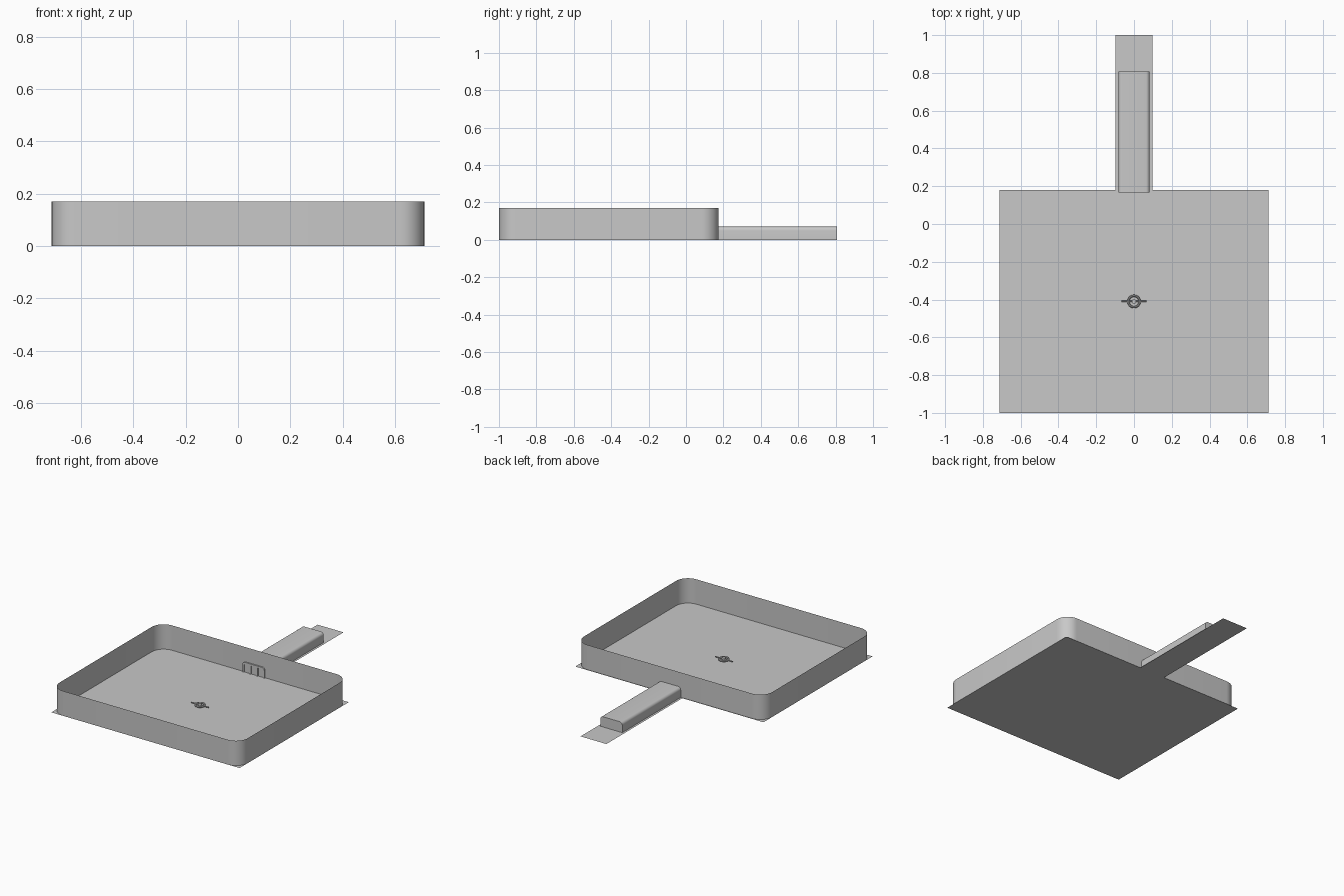
import bpy, bmesh, math
from mathutils import Matrix, Vector

if "Cube" in bpy.data.objects:
    bpy.data.objects.remove(bpy.data.objects["Cube"])

grey = bpy.data.materials.new("plain grey")
grey.diffuse_color = (0.58, 0.58, 0.58, 1)
grey.use_nodes = True
grey.node_tree.nodes["Principled BSDF"].inputs["Base Color"].default_value = grey.diffuse_color


def finish(name, bm, smooth=True):
    me = bpy.data.meshes.new(name)
    bm.to_mesh(me)
    bm.free()
    ob = bpy.data.objects.new(name, me)
    bpy.context.collection.objects.link(ob)
    me.materials.append(grey)
    if smooth:
        bpy.context.view_layer.objects.active = ob
        ob.select_set(True)
        bpy.ops.object.shade_smooth_by_angle(angle=math.radians(35))
        ob.select_set(False)
    return ob


def arc(cx, cy, r, start, n):
    """Quarter circle starting at the given angle."""
    return [(cx + r * math.cos(start + i * math.pi / 2 / n),
             cy + r * math.sin(start + i * math.pi / 2 / n)) for i in range(n + 1)]


def strip(bm, pts, offset, closed):
    """Sweep a line of points along an offset and return both edges."""
    a = [bm.verts.new(p) for p in pts]
    b = [bm.verts.new(Vector(p) + Vector(offset)) for p in pts]
    n = len(a)
    for i in range(n if closed else n - 1):
        j = (i + 1) % n
        bm.faces.new((a[i], a[j], b[j], b[i]))
    return a, b


def box(name, x0, x1, y0, y1, z0, z1):
    bm = bmesh.new()
    bmesh.ops.create_cube(bm, size=1)
    for v in bm.verts:
        v.co = Vector(((x0 + x1) / 2 + v.co.x * (x1 - x0),
                       (y0 + y1) / 2 + v.co.y * (y1 - y0),
                       (z0 + z1) / 2 + v.co.z * (z1 - z0)))
    return finish(name, bm, False)


# Flat base sheet: square floor with a tongue under the handle
bm = bmesh.new()
half = [(0.712, -1), (0.712, 0.18), (0.098, 0.18), (0.098, 1)]
outline = half + [(-x, y) for x, y in reversed(half)]
bm.faces.new([bm.verts.new((x, y, 0)) for x, y in outline])
finish("base_sheet", bm, False)

# Thin upright wall with rounded corners
X, Y0, Y1, R, H = 0.712, -1.0, 0.175, 0.09, 0.17
ring = []
for cx, cy, k in ((X - R, Y1 - R, 0), (R - X, Y1 - R, 1),
                  (R - X, Y0 + R, 2), (X - R, Y0 + R, 3)):
    ring += arc(cx, cy, R, k * math.pi / 2, 10)
bm = bmesh.new()
strip(bm, [(x, y, 0) for x, y in ring], (0, 0, H), True)
finish("side_wall", bm)


def arch(w, h, r):
    """Handle section: straight sides, rounded top corners."""
    return [(w, 0)] + arc(w - r, h - r, r, 0, 6) + arc(r - w, h - r, r, math.pi / 2, 6) + [(-w, 0)]


# Handle bar, closed at both ends
bm = bmesh.new()
a, b = strip(bm, [(x, 0.172, z) for x, z in arch(0.083, 0.07, 0.02)], (0, 0.635, 0), True)
bm.faces.new(a)
bm.faces.new(b)
bmesh.ops.recalc_face_normals(bm, faces=bm.faces)
finish("handle", bm)

# Handle root poking through the wall: arched frame and posts
bm = bmesh.new()
outer, o2 = strip(bm, [(x, 0.166, z) for x, z in arch(0.083, 0.07, 0.02)], (0, 0.01, 0), False)
inner, i2 = strip(bm, [(x, 0.166, z) for x, z in arch(0.072, 0.059, 0.012)], (0, 0.01, 0), False)
for i in range(len(outer) - 1):
    bm.faces.new((outer[i], outer[i + 1], inner[i + 1], inner[i]))
bmesh.ops.recalc_face_normals(bm, faces=bm.faces)
finish("root_frame", bm)
for side, x in (("left", -0.026), ("right", 0.026)):
    box("root_post_" + side, x - 0.007, x + 0.007, 0.166, 0.176, 0, 0.06)

# Small fitting in the middle of the floor: hub, ring and cross pin
C = Vector((0, -0.41, 0))
bm = bmesh.new()
bmesh.ops.create_cone(bm, cap_ends=True, segments=16, radius1=0.012, radius2=0.012,
                      depth=0.03, matrix=Matrix.Translation(C + Vector((0, 0, 0.015))))
finish("fitting_hub", bm)

bpy.ops.mesh.primitive_torus_add(location=C + Vector((0, 0, 0.017)), major_radius=0.03,
                                 minor_radius=0.006, major_segments=24, minor_segments=8)
ob = bpy.context.object
ob.name = "fitting_ring"
ob.data.materials.append(grey)
bpy.ops.object.shade_smooth_by_angle()
ob.select_set(False)

bm = bmesh.new()
bmesh.ops.create_cone(bm, cap_ends=True, segments=10, radius1=0.004, radius2=0.004, depth=0.13,
                      matrix=Matrix.Translation(C + Vector((0, 0, 0.017)))
                      @ Matrix.Rotation(math.pi / 2, 4, 'Y'))
finish("fitting_pin", bm)
